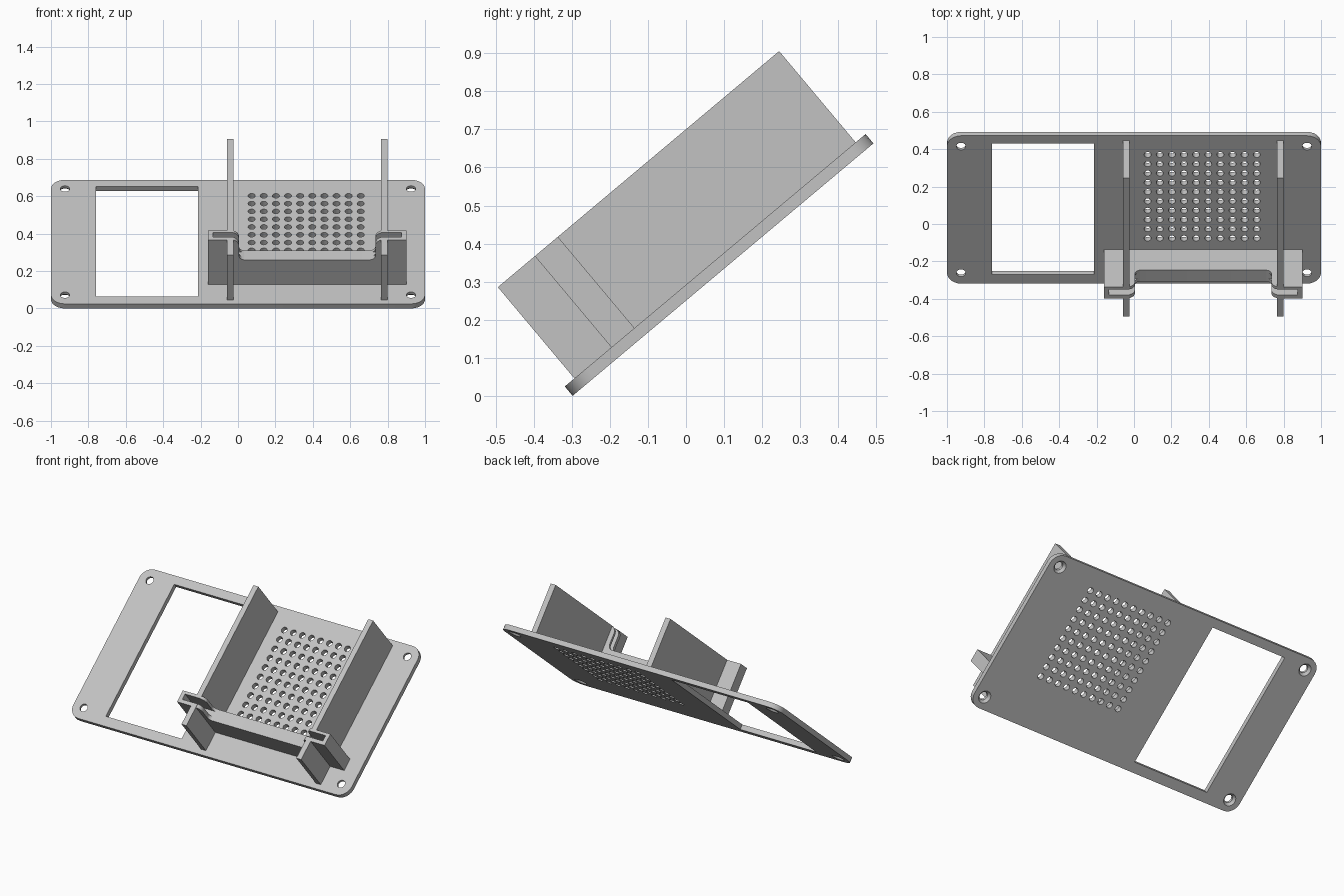
import bpy, bmesh, math
from mathutils import Matrix, Vector

cube = bpy.data.objects.get("Cube")
if cube:
    bpy.data.objects.remove(cube, do_unlink=True)

# The whole panel leans back; parts are modelled flat and then tilted
TILT = Matrix.Translation((0, -0.298, 0)) @ Matrix.Rotation(math.radians(40), 4, 'X')
LENGTH, THICK, TOP = 1.032, 0.032, 0.345
MID_X = 0.37          # symmetry line of the holder

grey = bpy.data.materials.new("light_grey")
grey.use_nodes = True
grey.diffuse_color = (0.54, 0.54, 0.54, 1)
grey.node_tree.nodes["Principled BSDF"].inputs["Base Color"].default_value = grey.diffuse_color


def make(name, bm):
    bmesh.ops.recalc_face_normals(bm, faces=bm.faces)
    mesh = bpy.data.meshes.new(name)
    bm.to_mesh(mesh)
    bm.free()
    mesh.materials.append(grey)
    obj = bpy.data.objects.new(name, mesh)
    bpy.context.collection.objects.link(obj)
    return obj


def add_prism(bm, points, direction):
    """Extrude a closed outline of 3D points along a direction."""
    face = bm.faces.new([bm.verts.new(p) for p in points])
    ext = bmesh.ops.extrude_face_region(bm, geom=[face])["geom"]
    bmesh.ops.translate(bm, verts=[v for v in ext if isinstance(v, bmesh.types.BMVert)],
                        vec=Vector(direction))


def add_box(bm, x, y, z):
    add_prism(bm, [(x[0], y[0], z[0]), (x[1], y[0], z[0]), (x[1], y[1], z[0]), (x[0], y[1], z[0])],
              (0, 0, z[1] - z[0]))


def add_hole(bm, x, y, r_low, r_high, z0, z1, sides=20):
    bmesh.ops.create_cone(bm, cap_ends=True, segments=sides, radius1=r_low, radius2=r_high,
                          depth=z1 - z0, matrix=Matrix.Translation((x, y, (z0 + z1) / 2)))


def arc(cx, cy, r, start, end, steps=6):
    angles = [math.radians(start + (end - start) * i / steps) for i in range(steps + 1)]
    return [(cx + r * math.cos(a), cy + r * math.sin(a)) for a in angles]


def cut(obj, bm):
    """Subtract the cutter mesh from an object and bake the result."""
    cutter = make("cutter", bm)
    cutter.hide_render = True
    mod = obj.modifiers.new("cut", 'BOOLEAN')
    mod.operation, mod.solver, mod.object = 'DIFFERENCE', 'EXACT', cutter
    deps = bpy.context.evaluated_depsgraph_get()
    obj.data = bpy.data.meshes.new_from_object(obj.evaluated_get(deps))
    obj.modifiers.clear()
    bpy.data.objects.remove(cutter, do_unlink=True)


# Panel with rounded corners
R = 0.075
outline = (arc(1 - R, LENGTH - R, R, 0, 90) + arc(R - 1, LENGTH - R, R, 90, 180)
           + arc(R - 1, R, R, 180, 270) + arc(1 - R, R, R, 270, 360))
bm = bmesh.new()
add_prism(bm, [(x, y, 0) for x, y in outline], (0, 0, THICK))
panel = make("panel", bm)

# Window, speaker grid and screw holes
bm = bmesh.new()
add_box(bm, (-0.76, -0.215), (0.062, 0.978), (-0.1, 0.1))
for i in range(10):
    for j in range(10):
        add_hole(bm, 0.073 + 0.0648 * i, 0.316 + 0.0648 * j, 0.019, 0.019, -0.1, 0.1)
screws = [(x, y) for x in (-0.925, 0.925) for y in (0.074, LENGTH - 0.074)]
for x, y in screws:
    add_hole(bm, x, y, 0.025, 0.025, -0.1, 0.1)
cut(panel, bm)

# Countersinks on the underside
bm = bmesh.new()
for x, y in screws:
    add_hole(bm, x, y, 0.046, 0.0255, -0.008, 0.016)
cut(panel, bm)


def slot():
    bm = bmesh.new()
    add_box(bm, (-0.135, 2 * MID_X + 0.135), (0.184, 0.221), (0.207, 0.5))
    return bm


# Side fins
fins = []
for name, side in (("left_fin", 1), ("right_fin", -1)):
    bm = bmesh.new()
    xs = sorted((MID_X + side * 0.395, MID_X + side * 0.43))
    add_box(bm, xs, (0.033, 0.998), (THICK - 0.002, TOP))
    fin = make(name, bm)
    cut(fin, slot())
    fins.append(fin)

# Cross wall with raised slotted ends and a curved dip in the middle
LOW = 0.205
half = ([(-0.16, THICK - 0.002), (-0.16, TOP)]
        + arc(-0.037, TOP - 0.042, 0.042, 90, 0)
        + arc(0.035, LOW + 0.03, 0.03, 180, 270))
profile = half + [(2 * MID_X - x, z) for x, z in reversed(half)]
bm = bmesh.new()
add_prism(bm, [(x, 0.16, z) for x, z in profile], (0, 0.079, 0))
wall = make("cross_wall", bm)
cut(wall, slot())

# Tilt everything and smooth the rounded surfaces
bpy.ops.object.select_all(action='DESELECT')
for obj in [panel, wall] + fins:
    obj.matrix_world = TILT
    obj.select_set(True)
bpy.context.view_layer.objects.active = panel
bpy.ops.object.shade_smooth_by_angle(angle=math.radians(30))
